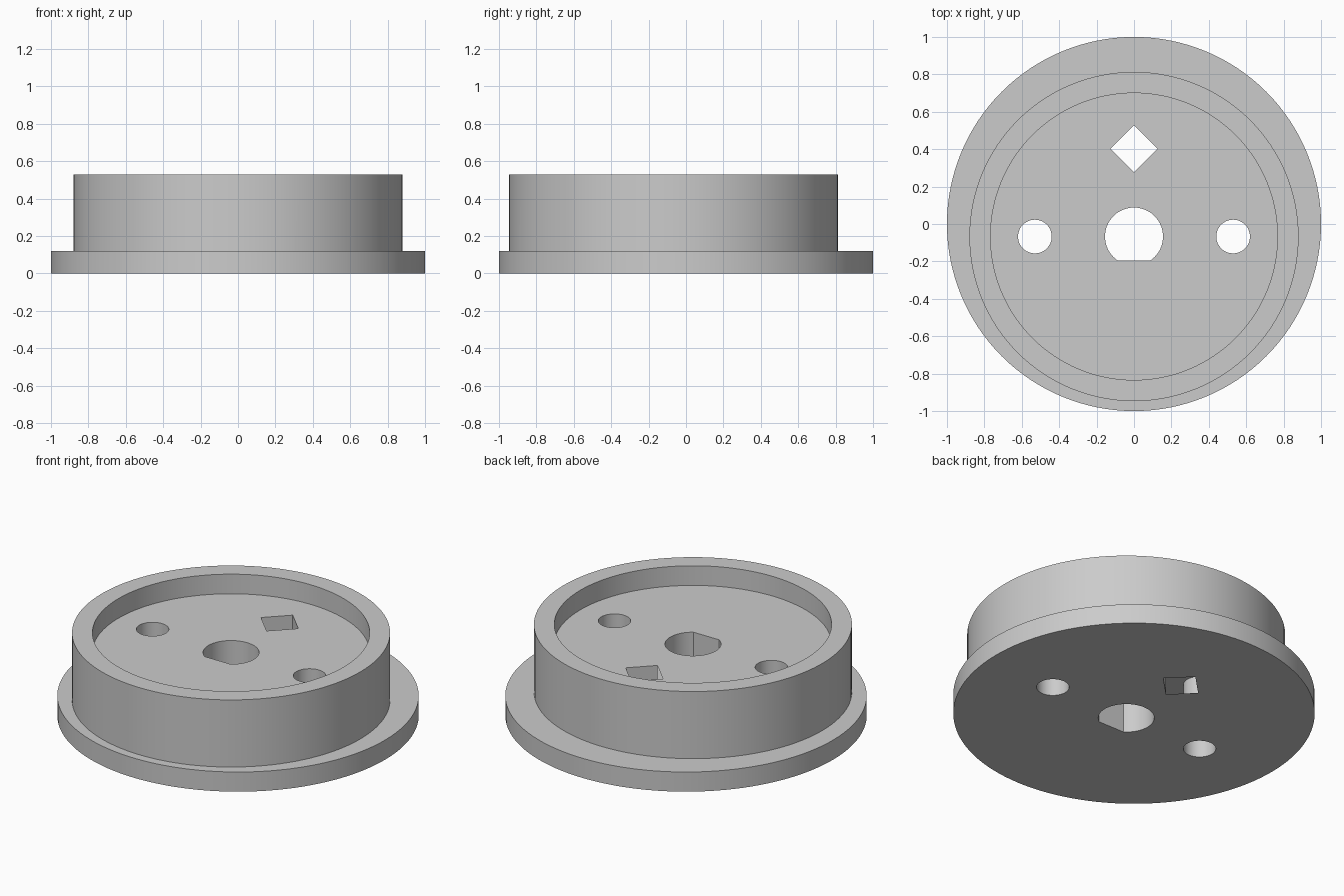
import bpy, bmesh, math

if "Cube" in bpy.data.objects:
    bpy.data.objects.remove(bpy.data.objects["Cube"])

CY = -0.067          # axis of boss and bore, offset from the flange axis
FLANGE_TOP, FLOOR, TOP = 0.12, 0.41, 0.53

grey = bpy.data.materials.new("light grey")
grey.diffuse_color = (0.6, 0.6, 0.6, 1)
grey.use_nodes = True
grey.node_tree.nodes["Principled BSDF"].inputs["Base Color"].default_value = grey.diffuse_color


def circle(r, cx=0.0, cy=0.0, n=128):
    return [(cx + r * math.cos(2 * math.pi * i / n),
             cy + r * math.sin(2 * math.pi * i / n)) for i in range(n)]


def prism(name, outline, z0, z1):
    """Extrude a counter-clockwise 2D outline from z0 to z1."""
    bm = bmesh.new()
    face = bm.faces.new([bm.verts.new((x, y, z0)) for x, y in outline])
    ext = bmesh.ops.extrude_face_region(bm, geom=[face], use_keep_orig=True)
    verts = [v for v in ext["geom"] if isinstance(v, bmesh.types.BMVert)]
    bmesh.ops.translate(bm, verts=verts, vec=(0, 0, z1 - z0))
    bmesh.ops.recalc_face_normals(bm, faces=bm.faces[:])
    mesh = bpy.data.meshes.new(name)
    bm.to_mesh(mesh)
    bm.free()
    mesh.materials.append(grey)
    obj = bpy.data.objects.new(name, mesh)
    bpy.context.collection.objects.link(obj)
    return obj


def combine(target, tool, operation):
    """Apply a boolean and discard the tool object."""
    mod = target.modifiers.new("bool", 'BOOLEAN')
    mod.operation = operation
    mod.solver = 'EXACT'
    mod.object = tool
    bpy.context.view_layer.objects.active = target
    bpy.ops.object.modifier_apply(modifier=mod.name)
    bpy.data.objects.remove(tool, do_unlink=True)


# Flange disc with the offset boss on top
body = prism("flanged_hub", circle(1.0), 0, FLANGE_TOP)
combine(body, prism("boss", circle(0.88, 0, CY), 0.05, TOP), 'UNION')

# Shallow recess that leaves a raised rim
combine(body, prism("recess", circle(0.767, 0, CY), FLOOR, TOP + 0.1), 'DIFFERENCE')

# Through holes: D-shaped bore, two round holes, one diamond
a = math.acos(0.128 / 0.155)          # half angle of the bore's flat
bore = [(0.155 * math.cos(t), CY + 0.155 * math.sin(t)) for t in
        (-math.pi / 2 + a + (2 * math.pi - 2 * a) * i / 56 for i in range(57))]
holes = [bore, circle(0.126, 0, 0.402, 4)]
holes += [circle(0.09, side * 0.53, CY, 48) for side in (-1, 1)]
for outline in holes:
    combine(body, prism("hole", outline, -0.1, TOP + 0.1), 'DIFFERENCE')

# Smooth round walls, crisp edges
bpy.ops.object.select_all(action='DESELECT')
body.select_set(True)
bpy.context.view_layer.objects.active = body
bpy.ops.object.shade_smooth_by_angle(angle=math.radians(30))
